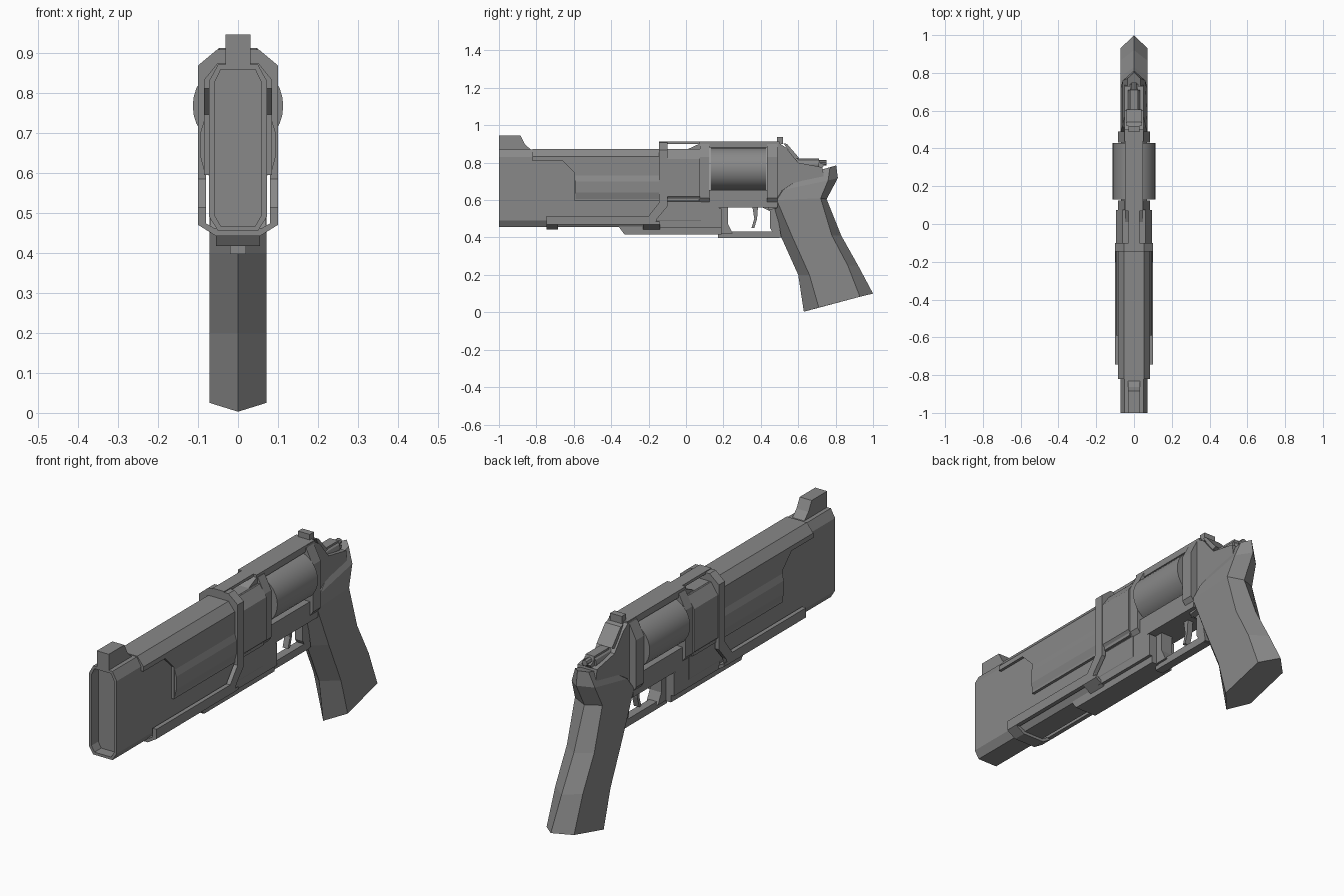
import bpy
import bmesh
import math
from mathutils import Matrix, Vector

default_cube = bpy.data.objects.get("Cube")
if default_cube:
    bpy.data.objects.remove(default_cube, do_unlink=True)

# Single gunmetal material
GREY = (0.25, 0.25, 0.25, 1.0)
gunmetal = bpy.data.materials.new("gunmetal_grey")
gunmetal.use_nodes = True
gunmetal.diffuse_color = GREY
gunmetal.node_tree.nodes["Principled BSDF"].inputs["Base Color"].default_value = GREY


def finish(name, bm):
    """Turn a bmesh into a named object with the shared material."""
    bmesh.ops.recalc_face_normals(bm, faces=bm.faces[:])
    mesh = bpy.data.meshes.new(name)
    bm.to_mesh(mesh)
    bm.free()
    mesh.materials.append(gunmetal)
    obj = bpy.data.objects.new(name, mesh)
    bpy.context.collection.objects.link(obj)
    return obj


def loft(bm, rings):
    """Skin equal-length rings of points and cap both ends."""
    loops = [[bm.verts.new(point) for point in ring] for ring in rings]
    count = len(loops[0])
    for lower, upper in zip(loops, loops[1:]):
        for i in range(count):
            j = (i + 1) % count
            bm.faces.new((lower[i], lower[j], upper[j], upper[i]))
    return bm.faces.new(loops[0][::-1]), bm.faces.new(loops[-1])


def side_profile(name, outline, outer, inner=None):
    """Extrude a (y, z) outline across x; with an inner x, make a mirrored pair."""
    bm = bmesh.new()
    spans = [(-outer, outer)] if inner is None else [(inner, outer), (-outer, -inner)]
    for span in spans:
        loft(bm, [[(x, y, z) for y, z in outline] for x in span])
    return finish(name, bm)


def cross_section(name, half, front, back):
    """Mirror a half (x, z) section and extrude it along y."""
    section = half + [(-x, z) for x, z in reversed(half)]
    bm = bmesh.new()
    loft(bm, [[(x, y, z) for x, z in section] for y in (front, back)])
    return finish(name, bm)


def box(name, half_width, front, back, low, high):
    outline = [(front, low), (back, low), (back, high), (front, high)]
    return side_profile(name, outline, half_width)


def rod(name, radius, front, back, height, sides):
    bm = bmesh.new()
    turn = Matrix.Translation((0, (front + back) / 2, height)) @ Matrix.Rotation(math.pi / 2, 4, "X")
    bmesh.ops.create_cone(bm, cap_ends=True, segments=sides, radius1=radius,
                          radius2=radius, depth=back - front, matrix=turn)
    return finish(name, bm)


# Slab barrel with a recessed muzzle
barrel_half = [(.05, .455), (.072, .49), (.072, .83), (.05, .87)]
section = barrel_half + [(-x, z) for x, z in reversed(barrel_half)]
bm = bmesh.new()
muzzle, _ = loft(bm, [[(x, y, z) for x, z in section] for y in (-1, .08)])
bmesh.ops.recalc_face_normals(bm, faces=bm.faces[:])
bmesh.ops.inset_region(bm, faces=[muzzle], thickness=.014)
pocket = bmesh.ops.extrude_face_region(bm, geom=[muzzle])["geom"]
bmesh.ops.translate(bm, vec=Vector((0, .05, 0)),
                    verts=[v for v in pocket if isinstance(v, bmesh.types.BMVert)])
if muzzle.is_valid:
    bm.faces.remove(muzzle)
finish("barrel", bm)

# Front sight
side_profile("front_sight", [(-1, .86), (-1, .945), (-.885, .945), (-.862, .9), (-.82, .86)], .031)

# Barrel shroud: upper cover, side panels and raised side ribs
cross_section("shroud_cover", [(.06, .81), (.085, .81), (.085, .832), (.052, .873)], -.82, .07)
side_profile("shroud_panel", [(-.82, .82), (-.67, .82), (-.595, .745), (-.595, .595),
                              (.07, .595), (.07, .83), (-.82, .83)], .085, .06)
cross_section("shroud_rib", [(.082, .595), (.094, .64), (.094, .7), (.082, .74)], -.59, .07)
cross_section("receiver_front", [(.07, .59), (.095, .62), (.095, .82), (.06, .872)], -.1, .075)

# Clamp band running down into the lower rails
cross_section("band_top", [(.1, .8), (.1, .868), (.052, .908)], -.145, -.1)
side_profile("band_rail", [(-.745, .47), (-.745, .515), (-.2, .515), (-.145, .585), (-.145, .865),
                           (-.1, .865), (-.1, .565), (-.155, .5), (-.165, .47)], .1, .08)
for name, front, back in (("rail_front_bridge", -.745, -.685), ("rail_rear_bridge", -.23, -.14)):
    cross_section(name, [(.055, .442), (.1, .47), (.1, .485), (.06, .462)], front, back)

# Lower frame and underside block
side_profile("lower_frame", [(-.16, .45), (.19, .45), (.19, .555), (.12, .575), (.08, .6), (-.1, .6)], .07)
side_profile("under_block", [(-.36, .458), (-.33, .417), (.19, .417), (.19, .458)], .055)

# Cylinder frame: front and rear rings, top strap and bottom bridge
ring = [(.055, .57), (.085, .61), (.085, .83), (.05, .9)]
cross_section("frame_front_ring", ring, .075, .125)
cross_section("frame_rear_ring", ring, .432, .49)
box("frame_bottom", .07, .08, .49, .56, .655)
side_profile("top_strap", [(0, .868), (.07, .9), (.07, .912), (.5, .912), (.5, .882), (.12, .88), (.1, .86)], .048)
box("strap_bridge", .03, -.145, .08, .899, .912)

# Rotating cylinder
drum = rod("cylinder", .113, .13, .43, .767, 32)
bpy.context.view_layer.objects.active = drum
drum.select_set(True)
bpy.ops.object.shade_smooth_by_angle(angle=math.radians(35))
drum.select_set(False)

# Rear frame, rear sight and hammer
side_profile("rear_frame", [(.44, .545), (.5, .56), (.74, .7), (.73, .775), (.6, .8),
                            (.535, .88), (.49, .91), (.44, .91)], .05)
box("rear_sight", .03, .487, .518, .9, .938)
side_profile("rear_slope_plate", [(.52, .905), (.54, .9), (.605, .825), (.58, .815)], .04)
rod("hammer_body", .033, .59, .71, .79, 12)
side_profile("hammer_spur", [(.6, .79), (.6, .822), (.71, .822), (.715, .8), (.74, .79), (.72, .76)], .022)
rod("hammer_knob", .014, .7, .75, .8, 8)

# Trigger guard and trigger
box("guard_bar", .02, .17, .5, .397, .432)
side_profile("guard_front", [(.17, .42), (.25, .42), (.225, .47), (.225, .56), (.17, .56)], .03)
side_profile("guard_rear", [(.4, .565), (.48, .57), (.51, .4), (.48, .4), (.45, .45), (.45, .54)], .02)
side_profile("trigger", [(.355, .565), (.385, .565), (.38, .5), (.365, .45), (.35, .45), (.365, .5)], .014)

# Grip: hexagonal rings of front ridge, front edge, back edge, back ridge and half width
grip_rows = [
    ((.63, .003), (.71, .025), (.93, .083), (1, .1), .071),
    ((.6, .2), (.66, .2), (.865, .25), (.92, .25), .071),
    ((.51, .4), (.57, .4), (.78, .41), (.83, .41), .071),
    ((.455, .585), (.485, .6), (.72, .61), (.752, .605), .071),
    ((.47, .625), (.52, .655), (.76, .705), (.812, .718), .06),
    ((.6, .725), (.65, .742), (.77, .775), (.803, .785), .035),
]
rings = []
for ridge, front, back, spine, w in grip_rows:
    rings.append([(0, *ridge), (w, *front), (w, *back), (0, *spine), (-w, *back), (-w, *front)])
bm = bmesh.new()
loft(bm, rings)
finish("grip", bm)
